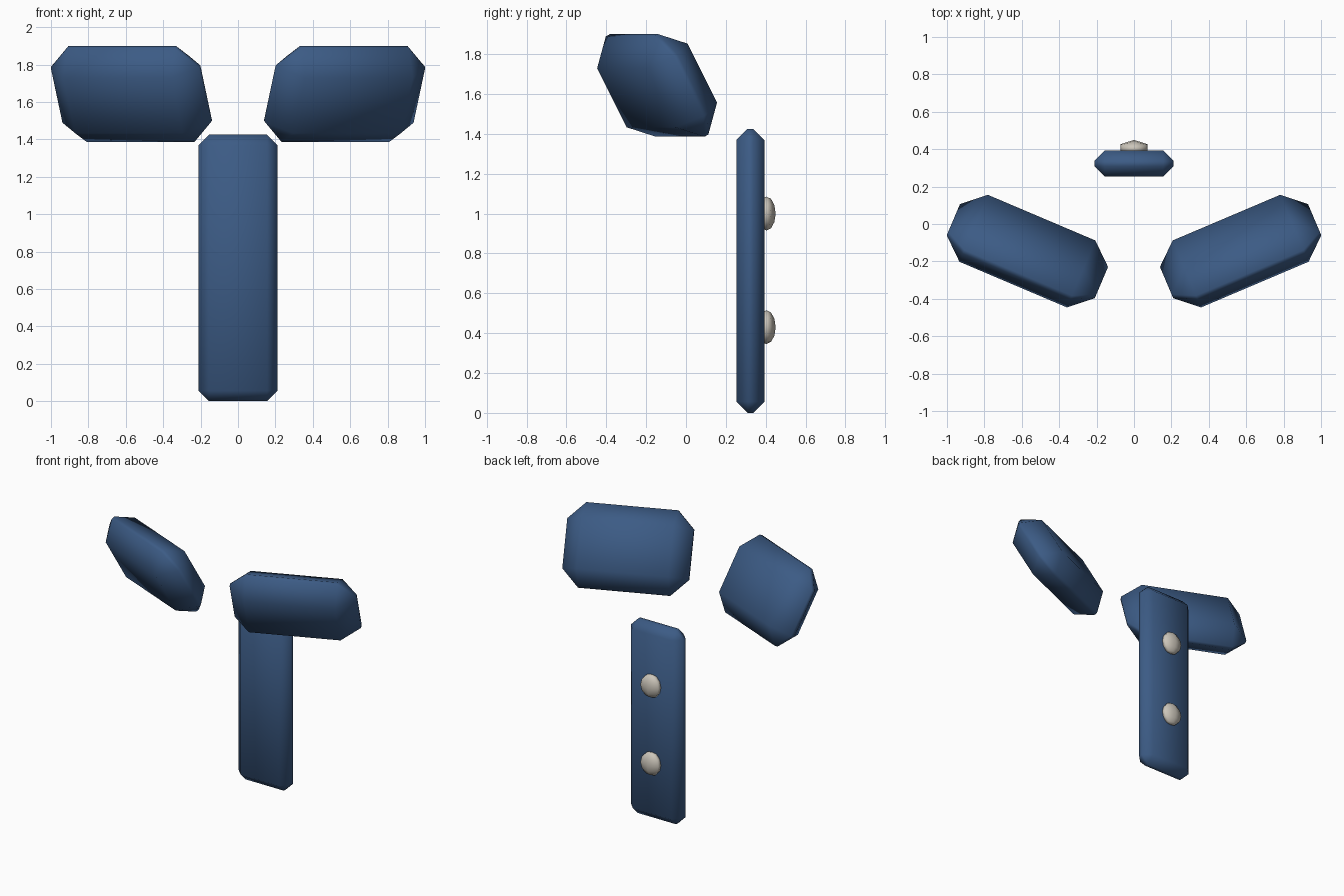
import bpy
from math import radians

if "Cube" in bpy.data.objects:
    bpy.data.objects.remove(bpy.data.objects["Cube"])


def make_material(name, rgb):
    mat = bpy.data.materials.new(name)
    mat.use_nodes = True
    color = (*rgb, 1)
    mat.diffuse_color = color
    bsdf = next(n for n in mat.node_tree.nodes if n.type == "BSDF_PRINCIPLED")
    bsdf.inputs["Base Color"].default_value = color
    return mat


blue = make_material("navy_blue", (0.045, 0.105, 0.235))
ivory = make_material("ivory_metal", (0.6, 0.56, 0.49))


def finish(name, mat):
    obj = bpy.context.object
    obj.name = name
    obj.data.materials.append(mat)
    bpy.ops.object.shade_smooth()
    return obj


def padded_block(name, center, half, chamfer, tilt=0, turn=0):
    """Box with chamfered edges, tilted about its length and then turned."""
    bpy.ops.mesh.primitive_cube_add(size=2, location=center)
    obj = finish(name, blue)
    obj.scale = half
    bpy.ops.object.transform_apply(location=False, rotation=False, scale=True)
    obj.rotation_euler = (radians(tilt), 0, radians(turn))
    bevel = obj.modifiers.new("chamfer", "BEVEL")
    bevel.width = chamfer
    bevel.segments = 1
    bevel.limit_method = "NONE"
    return obj


# Long plate down the back
padded_block("back_plate", (0, 0.323, 0.7125), (0.212, 0.07, 0.7125), 0.056)

# Shoulder pads, leaning forward and turned outward
for side, sign in (("left", 1), ("right", -1)):
    padded_block(side + "_shoulder_pad", (sign * 0.57, -0.145, 1.6425),
                 (0.43, 0.13, 0.286), 0.118, tilt=28.5, turn=sign * 23)

# Flattened studs on the back plate
for label, height in (("upper", 1.0), ("lower", 0.43)):
    bpy.ops.mesh.primitive_uv_sphere_add(segments=6, ring_count=6, radius=0.085,
                                         location=(0, 0.403, height))
    stud = finish(label + "_stud", ivory)
    stud.scale = (0.98, 0.55, 1)
